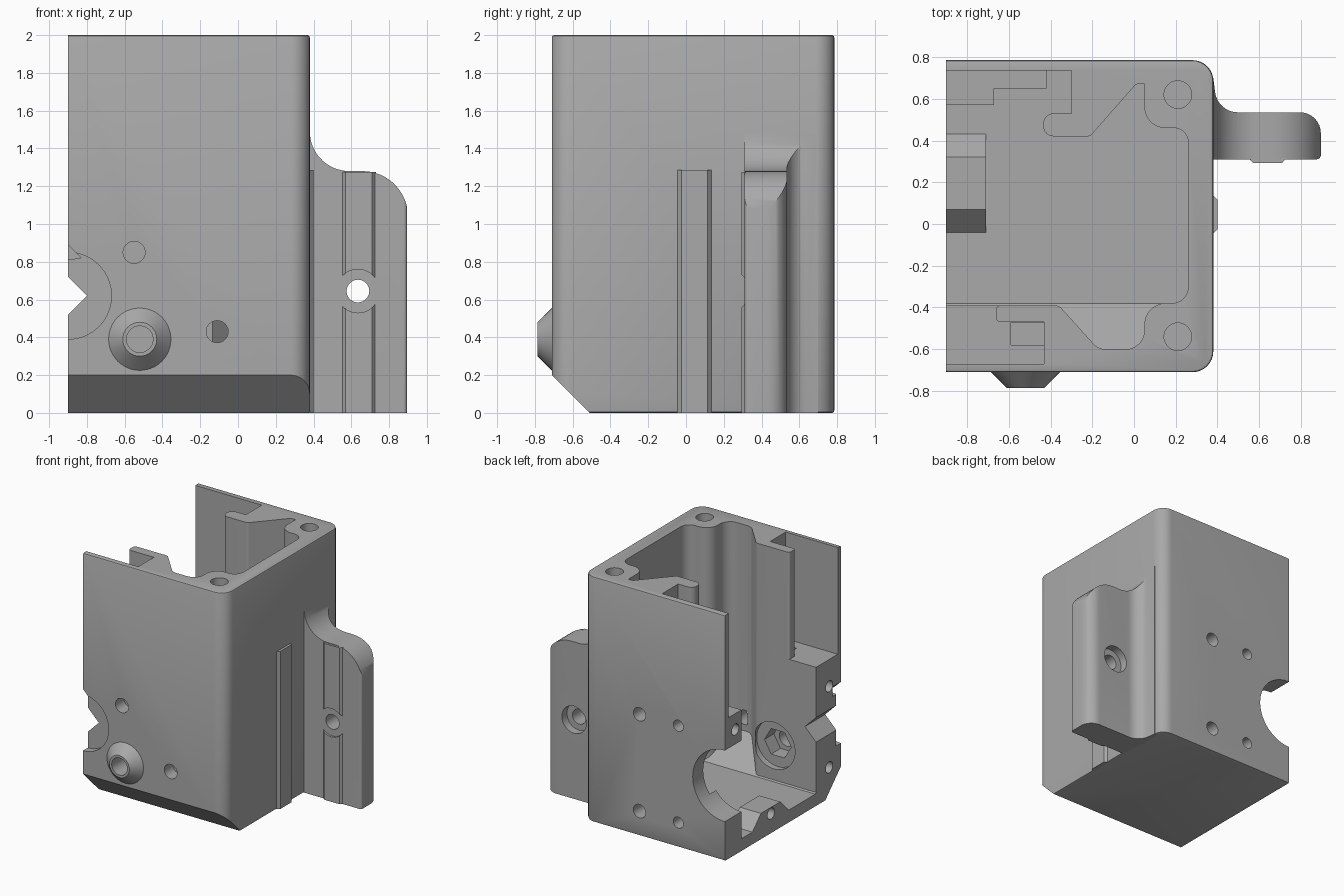
import bpy, bmesh, math
from mathutils import Matrix, Vector

if "Cube" in bpy.data.objects:
    bpy.data.objects.remove(bpy.data.objects["Cube"], do_unlink=True)

GREY = (0.4, 0.4, 0.4, 1)
plastic = bpy.data.materials.new("grey plastic")
plastic.use_nodes = True
plastic.diffuse_color = GREY
plastic.node_tree.nodes["Principled BSDF"].inputs["Base Color"].default_value = GREY


def to_object(name, bm):
    bmesh.ops.recalc_face_normals(bm, faces=bm.faces)
    mesh = bpy.data.meshes.new(name)
    bm.to_mesh(mesh)
    bm.free()
    mesh.materials.append(plastic)
    ob = bpy.data.objects.new(name, mesh)
    bpy.context.collection.objects.link(ob)
    return ob


def rounded(points, steps=8):
    """Turn (x, y, radius) corners into an outline with rounded corners."""
    out = []
    for i, (x, y, r) in enumerate(points):
        p = Vector((x, y))
        if r == 0:
            out.append(p)
            continue
        a = (Vector(points[i - 1][:2]) - p).normalized()
        b = (Vector(points[(i + 1) % len(points)][:2]) - p).normalized()
        half = a.angle(b) / 2
        centre = p + (a + b).normalized() * (r / math.sin(half))
        s, e = p + a * (r / math.tan(half)) - centre, p + b * (r / math.tan(half)) - centre
        turn = s.angle(e)
        for k in range(steps + 1):
            t = k / steps
            out.append(centre + (s * math.sin((1 - t) * turn) + e * math.sin(t * turn)) / math.sin(turn))
    return out


def prism(name, outline, axis, lo, hi):
    """Extrude a 2D outline along an axis."""
    place = {"x": lambda a, b, h: (h, a, b), "y": lambda a, b, h: (a, h, b), "z": lambda a, b, h: (a, b, h)}[axis]
    bm = bmesh.new()
    bottom = [bm.verts.new(place(a, b, lo)) for a, b in outline]
    top = [bm.verts.new(place(a, b, hi)) for a, b in outline]
    bm.faces.new(bottom)
    bm.faces.new(top)
    n = len(bottom)
    for i in range(n):
        j = (i + 1) % n
        bm.faces.new((bottom[i], bottom[j], top[j], top[i]))
    return to_object(name, bm)


def box(name, x0, x1, y0, y1, z0, z1):
    return prism(name, [(x0, y0), (x1, y0), (x1, y1), (x0, y1)], "z", z0, z1)


def rod(name, a, b, r, axis, lo, hi, sides=40):
    ring = [(a + r * math.cos(math.tau * i / sides), b + r * math.sin(math.tau * i / sides)) for i in range(sides)]
    return prism(name, ring, axis, lo, hi)


def apply(ob, mod):
    bpy.context.view_layer.objects.active = ob
    bpy.ops.object.modifier_apply(modifier=mod.name)


def combine(ob, other, operation="DIFFERENCE"):
    mod = ob.modifiers.new("combine", "BOOLEAN")
    mod.operation, mod.solver, mod.object = operation, "EXACT", other
    apply(ob, mod)
    bpy.data.objects.remove(other, do_unlink=True)


def soften(ob, width):
    mod = ob.modifiers.new("edge", "BEVEL")
    mod.width, mod.segments, mod.limit_method, mod.angle_limit = width, 2, "ANGLE", math.radians(50)
    apply(ob, mod)


# Outer shell, open towards -x
housing = prism("housing", rounded([(-1.1, -0.71, 0), (0.38, -0.71, 0.1), (0.38, 0.785, 0.1), (-1.1, 0.785, 0)]), "z", 0, 2)
soften(housing, 0.012)

# Main cavity with hooked rails and corner pillars
cavity = rounded([
    (-1.2, 0.735, 0), (-0.3, 0.735, 0), (-0.3, 0.53, 0), (-0.435, 0.53, 0.05), (-0.435, 0.42, 0.05),
    (-0.21, 0.42, 0.03), (0.01, 0.67, 0.02), (0.05, 0.67, 0), (0.05, 0.46, 0.1), (0.26, 0.46, 0.07),
    (0.26, -0.38, 0.08), (0.05, -0.38, 0.1), (0.05, -0.6, 0.09), (-0.17, -0.6, 0.08), (-0.36, -0.39, 0.04),
    (-0.66, -0.39, 0.02), (-0.66, -0.47, 0.02), (-0.43, -0.47, 0), (-0.43, -0.67, 0), (-1.2, -0.67, 0)])
combine(housing, prism("cavity", cavity, "z", 0.1, 2.1))

# Sloped floor, mounting blocks and low floor block inside
fills = [
    prism("floor_slope", [(-0.38, 0.1), (-0.65, 0.37), (-0.65, 0.2), (-0.38, 0.05)], "x", -1, 0.2),
    box("front_block", -1, -0.42, -0.69, -0.46, 0.05, 1.13),
    box("front_block_lip", -1, -0.64, -0.48, -0.39, 0.05, 1.13),
    box("back_block", -1, -0.67, 0.57, 0.75, 0.05, 1.15),
    box("back_step", -0.7, -0.42, 0.65, 0.75, 0.05, 1.15),
    prism("floor_block", [(-0.08, 0.06), (0.07, 0.21), (0.32, 0.21), (0.43, 0.1), (0.43, 0.06)], "x", -1, -0.71),
]
# Conical spout base on the front
bm = bmesh.new()
bmesh.ops.create_cone(bm, cap_ends=True, segments=48, radius1=0.175, radius2=0.09, depth=0.085,
                      matrix=Matrix.Translation((-0.52, -0.7425, 0.39)) @ Matrix.Rotation(math.pi / 2, 4, "X"))
fills.append(to_object("spout", bm))
for part in fills:
    combine(housing, part, "UNION")

# Trim the open side and the lower front edge, then cut openings
cuts = [
    box("open_side", -1.3, -0.9, -1, 1, -1, 3),
    prism("front_chamfer", [(-0.8, 0.29), (-0.4, -0.11), (-0.8, -0.11)], "x", -1.3, 1),
    rod("back_opening", -0.9, 0.61, 0.29, "y", 0.5, 0.9, 64),
    rod("front_recess", -0.9, 0.62, 0.23, "y", -0.8, -0.65, 64),
    prism("notch", [(-1, 0.82), (-0.8, 0.62), (-1, 0.42)], "y", -0.8, -0.3),
    prism("notch_relief", [(-1, 0.99), (-0.83, 0.82), (-1, 0.8)], "y", -0.8, -0.6),
    rod("spout_bore", -0.52, 0.39, 0.07, "y", -0.9, -0.3),
    rod("nut_recess", -0.52, 0.39, 0.19, "y", -0.44, -0.2),
    rod("nut_pocket", -0.52, 0.39, 0.12, "y", -0.56, -0.2, 6),
    box("slot_pocket", -0.59, -0.431, -0.58, -0.471, 1.05, 1.3),
]
for x, z in ((-0.55, 0.85), (-0.11, 0.43)):
    cuts.append(rod("front_hole", x, z, 0.058, "y", -0.8, -0.6))
for z in (0.2, 0.99):
    cuts.append(rod("back_hole", -0.13, z, 0.055, "y", 0.64, 0.9))
    cuts.append(rod("back_hole", -0.48, z, 0.045, "y", 0.67, 0.9))
for y, z in ((0.65, 1.02), (-0.56, 0.91), (-0.56, 0.25), (0.19, 0.16)):
    cuts.append(rod("side_hole", y, z, 0.045, "x", -1, -0.74))
for y in (-0.54, 0.62):
    cuts.append(rod("screw_hole", 0.21, y, 0.066, "z", 1.7, 2.1))
for cutter in cuts:
    combine(housing, cutter)

# Mounting fin: plan outline limited by a curved side outline
plan = rounded([(0.33, 0.31, 0), (0.895, 0.31, 0.02), (0.895, 0.535, 0.1), (0.4, 0.535, 0.11), (0.38, 0.7, 0), (0.33, 0.7, 0)])
fin = prism("mounting_fin", plan, "z", 0, 1.7)
side = rounded([(0.3, -0.1, 0), (1, -0.1, 0), (0.9, 0, 0), (0.9, 1.28, 0.24), (0.4, 1.28, 0.21), (0.375, 1.53, 0), (0.3, 1.53, 0)], 12)
combine(fin, prism("fin_side", side, "y", 0, 1), "INTERSECT")

# Raised rail on the fin, interrupted around the bolt hole
rail = prism("fin_rail", [(0.55, 0.315), (0.57, 0.293), (0.71, 0.293), (0.73, 0.315)], "z", 0, 1.275)
combine(rail, rod("rail_gap", 0.635, 0.645, 0.115, "y", 0.2, 0.4))
combine(fin, rod("bolt_hole", 0.635, 0.645, 0.06, "y", 0.2, 0.7))
combine(fin, rod("bolt_recess", 0.635, 0.645, 0.11, "y", 0.47, 0.7))

# Narrow guide rib on the side wall
rib = prism("guide_rib", [(0.37, -0.045), (0.38, -0.045), (0.4, -0.025), (0.4, 0.115), (0.38, 0.135), (0.37, 0.135)], "z", 0, 1.285)

for ob in (housing, fin, rail, rib):
    bpy.ops.object.select_all(action="DESELECT")
    ob.select_set(True)
    bpy.context.view_layer.objects.active = ob
    bpy.ops.object.shade_smooth_by_angle(angle=math.radians(30))
